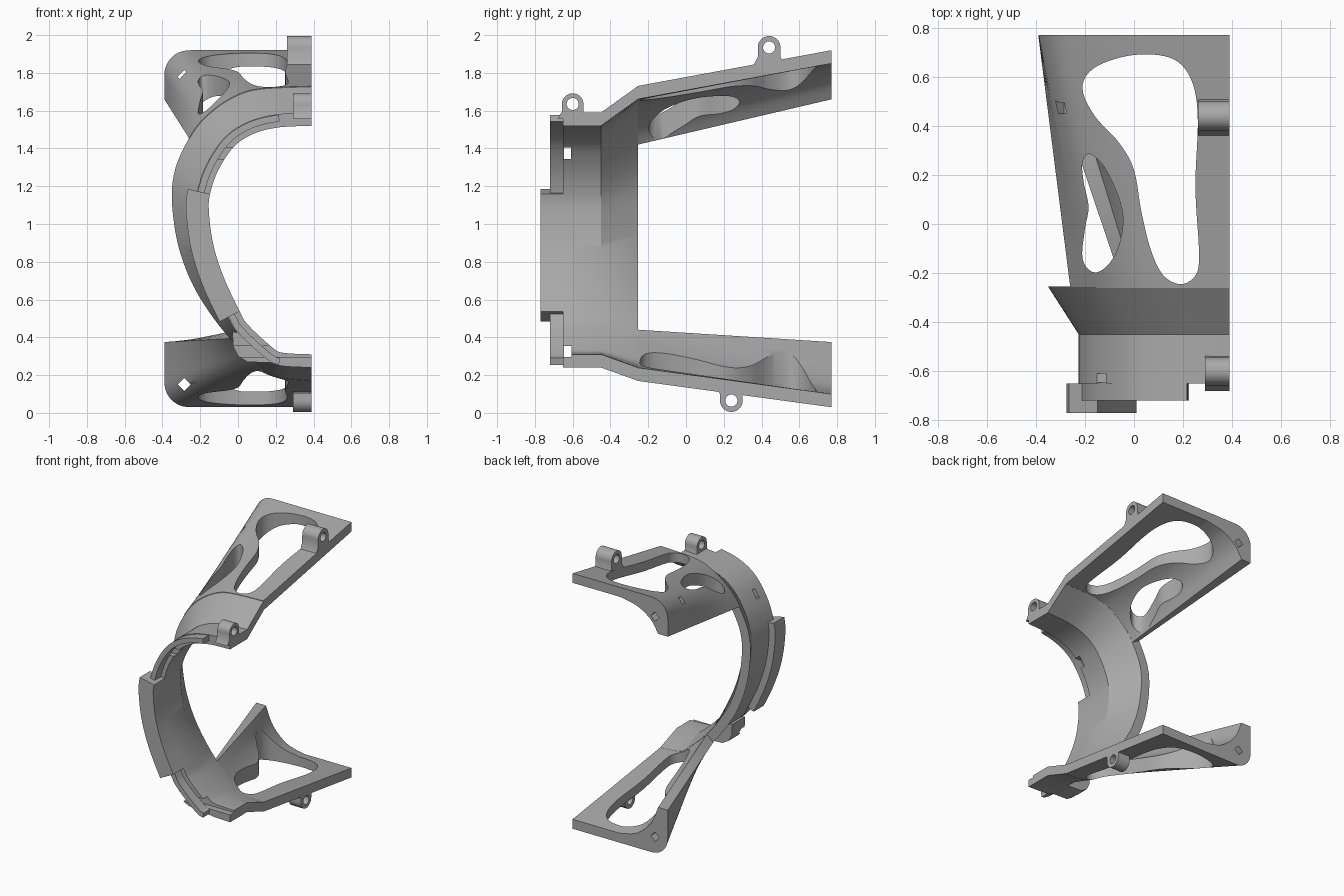
import bpy, bmesh, math
from mathutils import Vector

if "Cube" in bpy.data.objects:
    bpy.data.objects.remove(bpy.data.objects["Cube"], do_unlink=True)

grey = bpy.data.materials.new("matte grey")
grey.use_nodes = True
COLOUR = (0.4, 0.4, 0.4, 1)
grey.diffuse_color = COLOUR
grey.node_tree.nodes["Principled BSDF"].inputs["Base Color"].default_value = COLOUR

OPEN_X = 0.39      # flat open side of the bracket
WALL = 0.07
N = 72


def smooth_path(points, closed=False, steps=8):
    """Catmull-Rom curve through 2D points."""
    p = [Vector(q) for q in points]
    n = len(p)
    get = (lambda i: p[i % n]) if closed else (lambda i: p[max(0, min(n - 1, i))])
    out = []
    for i in range(n if closed else n - 1):
        a, b, c, d = get(i - 1), get(i), get(i + 1), get(i + 2)
        for s in range(steps):
            t = s / steps
            out.append(0.5 * (2 * b + (c - a) * t + (2 * a - 5 * b + 4 * c - d) * t ** 2
                              + (3 * b - a - 3 * c + d) * t ** 3))
    return out if closed else out + [p[-1]]


def resample(path, n):
    """Evenly spaced points along a polyline."""
    path = [Vector(q) for q in path]
    run = [0]
    for a, b in zip(path, path[1:]):
        run.append(run[-1] + (b - a).length)
    out, k = [], 0
    for i in range(n):
        d = run[-1] * i / (n - 1)
        while k < len(path) - 2 and run[k + 1] < d:
            k += 1
        out.append(path[k].lerp(path[k + 1], (d - run[k]) / max(run[k + 1] - run[k], 1e-9)))
    return out


def offset(path, dist):
    """Move a path sideways, inward for positive distances."""
    out = []
    for i, q in enumerate(path):
        t = (path[min(i + 1, len(path) - 1)] - path[max(i - 1, 0)]).normalized()
        v = q + Vector((-t.y, t.x)) * dist
        if abs(q.x - OPEN_X) < 1e-4:
            v.x = OPEN_X
        out.append(v)
    return out


def finish(name, bm):
    bmesh.ops.recalc_face_normals(bm, faces=bm.faces)
    mesh = bpy.data.meshes.new(name)
    bm.to_mesh(mesh)
    bm.free()
    mesh.materials.append(grey)
    ob = bpy.data.objects.new(name, mesh)
    bpy.context.collection.objects.link(ob)
    return ob


def shell(name, sections):
    """Loft a wall through (y, outer path, inner path) sections."""
    bm = bmesh.new()
    rings = [[bm.verts.new((q.x, y, q.y)) for q in outer + inner[::-1]]
             for y, outer, inner in sections]
    m = len(rings[0])
    for a, b in zip(rings, rings[1:]):
        for i in range(m):
            j = (i + 1) % m
            bm.faces.new((a[i], a[j], b[j], b[i]))
    for r in (rings[0], rings[-1]):
        for i in range(m // 2 - 1):
            bm.faces.new((r[i], r[i + 1], r[m - 2 - i], r[m - 1 - i]))
    return finish(name, bm)


def prism(name, points, axis, lo, hi):
    """Extrude a 2D outline along x, y or z."""
    def place(q, h):
        return {"x": (h, q[0], q[1]), "y": (q[0], h, q[1]), "z": (q[0], q[1], h)}[axis]
    bm = bmesh.new()
    a = [bm.verts.new(place(q, lo)) for q in points]
    b = [bm.verts.new(place(q, hi)) for q in points]
    bm.faces.new(a)
    bm.faces.new(b)
    for i in range(len(a)):
        j = (i + 1) % len(a)
        bm.faces.new((a[i], a[j], b[j], b[i]))
    return finish(name, bm)


def disc(u, v, r, n=28, start=0.0, sweep=math.tau):
    return [(u + r * math.cos(start + sweep * i / n), v + r * math.sin(start + sweep * i / n))
            for i in range(n)]


def square(u, v, r):
    return [(u - r, v - r), (u + r, v - r), (u + r, v + r), (u - r, v + r)]


def cut(ob, *cutters):
    for c in cutters:
        c.hide_render = True
        mod = ob.modifiers.new("cut", "BOOLEAN")
        mod.object, mod.operation, mod.solver = c, "DIFFERENCE", "EXACT"
        bpy.context.view_layer.objects.active = ob
        bpy.ops.object.modifier_apply(modifier=mod.name)
        bpy.data.objects.remove(c, do_unlink=True)


# Collar outline and the wider flare outline, from top end to bottom end
collar_out = resample(smooth_path([
    (0.39, 1.59), (0.2, 1.58), (0.05, 1.54), (-0.07, 1.46), (-0.16, 1.33), (-0.21, 1.2),
    (-0.225, 1.08), (-0.2, 0.88), (-0.14, 0.69), (-0.05, 0.5), (0.0, 0.42), (0.14, 0.29),
    (0.22, 0.25), (0.39, 0.24)]), N)
flare_out = resample(smooth_path([
    (0.39, 1.73), (0.1, 1.715), (-0.05, 1.66), (-0.17, 1.57), (-0.25, 1.47), (-0.33, 1.3),
    (-0.35, 1.13), (-0.32, 0.9), (-0.25, 0.7), (-0.15, 0.53), (-0.03, 0.38), (0.11, 0.25),
    (0.2, 0.19), (0.39, 0.17)]), N)
collar_in, flare_in = offset(collar_out, WALL), offset(flare_out, WALL)

collar = shell("collar", [(-0.65, collar_out, collar_in), (-0.45, collar_out, collar_in),
                          (-0.255, flare_out, flare_in)])


def strip(name, keep, y0, y1, d0, d1):
    part = [i for i, q in enumerate(collar_out) if keep(q)]
    a, b = ([offset(collar_out, d)[i] for i in part] for d in (d0, d1))
    return shell(name, [(y0, a, b), (y1, a, b)])


# Thin front lip and the raised clip band
strip("front_lip", lambda q: q.x < 0.22, -0.72, -0.645, 0.004, 0.04)
strip("clip_band", lambda q: 0.48 < q.y < 1.2, -0.77, -0.65, -0.05, WALL)

# Small boss under the collar
boss = prism("lower_boss", [(-0.03, 0.43), (-0.025, 0.35), (0.0, 0.3), (0.05, 0.27),
                            (0.18, 0.265), (0.1, 0.34), (0.02, 0.42)], "y", -0.65, -0.5)


def catches():
    return (prism("upper_catch", square(-0.64, 1.375, 0.03), "x", -0.4, 0.3),
            prism("lower_catch", square(-0.635, 0.325, 0.03), "x", -0.2, 0.45))


cut(collar, *catches())
cut(boss, catches()[1])
for leftover in ("upper_catch",):
    for ob in [o for o in bpy.data.objects if o.name.startswith(leftover)]:
        bpy.data.objects.remove(ob, do_unlink=True)


def arm(name, keep, end_out, end_in, stations=8):
    """Loft from part of the flare to a rounded corner section at the back."""
    ids = [i for i, q in enumerate(flare_out) if keep(q)]
    n = 40
    start = [resample([p[i] for i in ids], n) for p in (flare_out, flare_in)]
    end = [resample(end_out, n), resample(end_in, n)]
    sections = []
    for s in range(stations + 1):
        t = s / stations
        o, i = ([a.lerp(b, t) for a, b in zip(start[k], end[k])] for k in (0, 1))
        sections.append((-0.26 + 1.03 * t, o, i))
    return shell(name, sections)


upper_arm = arm("upper_arm", lambda q: q.y > 1.45,
                [(OPEN_X, 1.92)] + disc(-0.26, 1.79, 0.13, 10, math.pi / 2, math.pi / 2)
                + [(-0.39, 1.79), (-0.39, 1.66)],
                [(OPEN_X, 1.85)] + smooth_path([(0.0, 1.85), (-0.14, 1.82), (-0.25, 1.75), (-0.31, 1.66)]))
lower_arm = arm("lower_arm", lambda q: q.y < 0.4,
                [(-0.39, 0.375)] + disc(-0.26, 0.16, 0.13, 10, math.pi, math.pi / 2)
                + [(-0.26, 0.03), (OPEN_X, 0.03)],
                smooth_path([(-0.31, 0.375), (-0.25, 0.24), (-0.14, 0.14), (0.0, 0.1)]) + [(OPEN_X, 0.1)])

# Organic windows through the arms
window = smooth_path([(-0.21, 0.55), (-0.17, 0.63), (-0.05, 0.68), (0.08, 0.69), (0.18, 0.66),
                      (0.24, 0.57), (0.26, 0.42), (0.25, 0.15), (0.265, -0.12), (0.25, -0.21),
                      (0.19, -0.245), (0.12, -0.21), (0.07, -0.11), (0.03, 0.05), (0.0, 0.22),
                      (-0.06, 0.33), (-0.16, 0.44)], True, 5)
slot = smooth_path([(-0.18, 0.285), (-0.12, 0.23), (-0.06, 0.1), (-0.045, 0.0), (-0.07, -0.11),
                    (-0.12, -0.18), (-0.17, -0.195), (-0.21, -0.14), (-0.2, -0.02),
                    (-0.185, 0.07), (-0.205, 0.17), (-0.21, 0.25)], True, 5)
cut(upper_arm, prism("window_cut", window, "z", 1.2, 2.2), prism("slot_cut", slot, "z", 1.2, 2.2),
    prism("corner_cut", disc(-0.285, 1.78, 0.035, 4), "y", 0.45, 0.9))
cut(lower_arm, prism("window_cut", window, "z", -0.2, 0.6),
    prism("corner_cut", disc(-0.285, 0.15, 0.035, 4), "y", 0.45, 0.9))


def lug(name, y, z, base, x0, r=0.06):
    """Round screw eye on a flared foot; base is the foot height relative to the eye."""
    s = 1 if base < 0 else -1
    top = disc(y, z, r, 20, 0, s * math.pi) + [(y - r, z)]
    foot = [(y - r, z + base * 0.5), (y - r * 1.4, z + base),
            (y + r * 1.4, z + base), (y + r, z + base * 0.5)]
    ob = prism(name, top + foot, "x", x0, OPEN_X)
    cut(ob, prism("eye_cut", disc(y, z, 0.032), "x", 0, 1))


lug("collar_lug", -0.6, 1.635, -0.08, 0.29, 0.057)
lug("upper_arm_lug", 0.44, 1.935, -0.1, 0.26)
lug("lower_arm_lug", 0.24, 0.065, 0.07, 0.29)

# Smooth curved walls, keep sharp corners
for ob in bpy.context.scene.objects:
    if ob.type == "MESH":
        bpy.ops.object.select_all(action="DESELECT")
        ob.select_set(True)
        bpy.context.view_layer.objects.active = ob
        bpy.ops.object.shade_smooth_by_angle(angle=math.radians(30))
